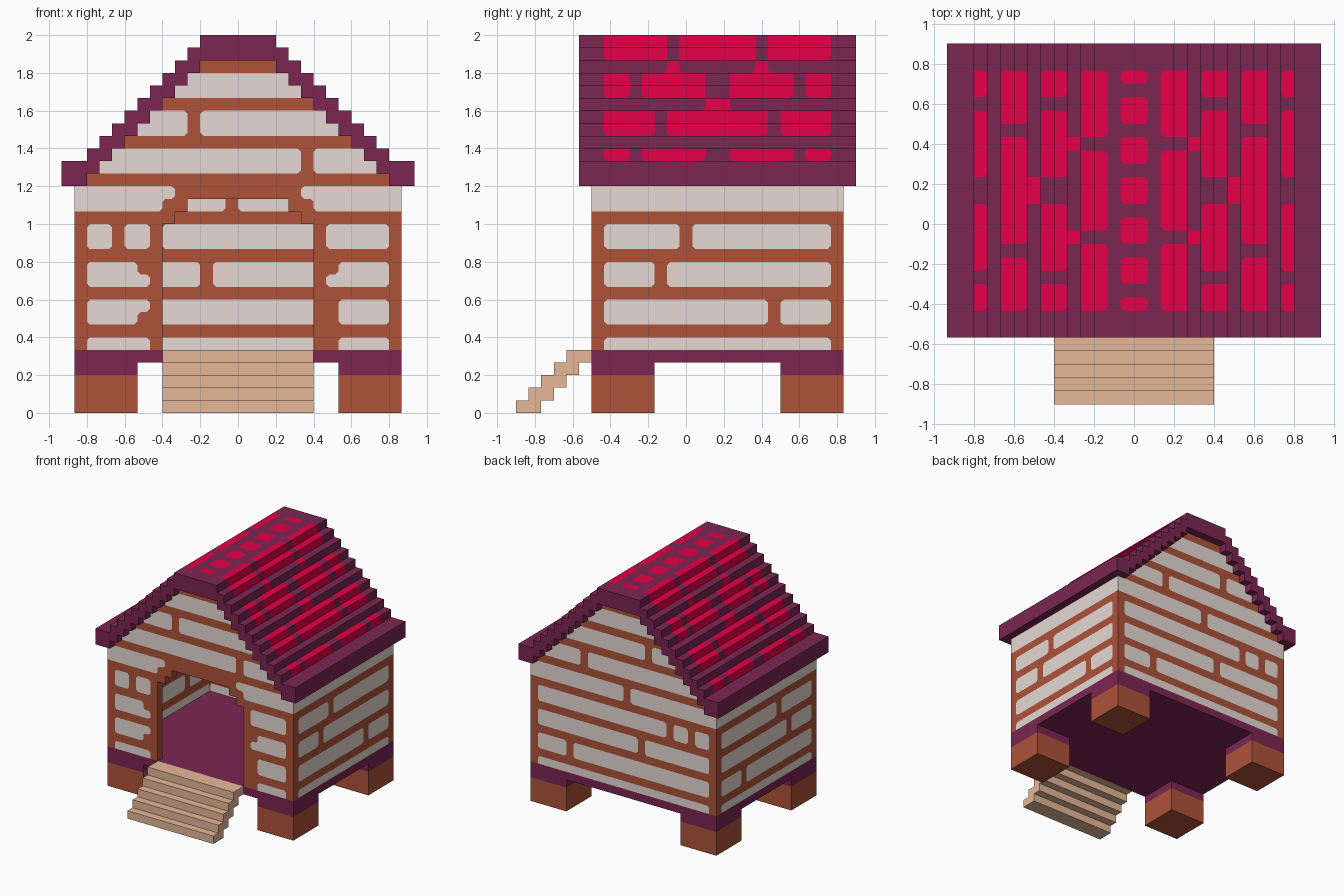
import bpy, bmesh
from mathutils import Vector

if "Cube" in bpy.data.objects:
    bpy.data.objects.remove(bpy.data.objects["Cube"])

U = 1 / 15          # block size: the whole model sits on this grid
CHIP = 0.25         # how much of a block is cut off at brick corners


def material(name, hexcode):
    m = bpy.data.materials.new(name)
    rgb = [int(hexcode[i:i + 2], 16) / 255 for i in (0, 2, 4)]
    m.diffuse_color = [c / 12.92 if c < 0.04045 else ((c + 0.055) / 1.055) ** 2.4
                       for c in rgb] + [1]
    m.use_nodes = True
    m.node_tree.nodes["Principled BSDF"].inputs["Base Color"].default_value = m.diffuse_color
    return m


BRICK = material("brown mortar", "ad5239")
STONE = material("pale stone", "e6d9d3")
PLUM = material("plum", "7b2652")
RED = material("red tile", "e60048")
WOOD = material("tan wood", "e6b898")


def face(bm, pts, mat=0, flip=False):
    verts = [bm.verts.new(Vector(p) * U) for p in pts]
    f = bm.faces.new(verts[::-1] if flip else verts)
    f.material_index = mat


def finish(bm, name, *mats):
    bmesh.ops.remove_doubles(bm, verts=bm.verts, dist=1e-5)
    me = bpy.data.meshes.new(name)
    bm.to_mesh(me)
    bm.free()
    for m in mats:
        me.materials.append(m)
    bpy.context.collection.objects.link(bpy.data.objects.new(name, me))


def box(name, mat, x0, x1, y0, y1, z0, z1):
    bm = bmesh.new()
    bmesh.ops.create_cube(bm, size=1)
    for v in bm.verts:
        v.co = Vector(((x0, x1)[v.co.x > 0], (y0, y1)[v.co.y > 0], (z0, z1)[v.co.z > 0])) * U
    finish(bm, name, mat)


def sheet(bm, cells, place, flip=False, solid=True, border={}):
    """Grid of coloured cells with chipped colour corners; solid adds back and rims."""
    ring = [(0, 0), (1, 0), (1, 1), (0, 1)]
    around = {**border, **cells}
    for (i, j), c in cells.items():
        outline, chips = [], []
        for k, (a, b) in enumerate(ring):
            di, dj = 2 * a - 1, 2 * b - 1
            near = [around.get(n, c) for n in ((i + di, j), (i, j + dj), (i + di, j + dj))]
            p = Vector((i + a, j + b))
            if all(n != c for n in near):
                q = [p + (Vector(ring[(k + s) % 4]) - Vector((a, b))) * CHIP for s in (-1, 1)]
                outline += q
                chips.append(([q[0], p, q[1]], near[0]))
            else:
                outline.append(p)
        for pts, col in [(outline, c)] + chips:
            face(bm, [place(*p, 0) for p in pts], col, flip)
            if solid:
                face(bm, [place(*p, 1) for p in pts], col, not flip)
        if solid:
            for k, n in enumerate([(i, j - 1), (i + 1, j), (i, j + 1), (i - 1, j)]):
                if n not in cells:
                    (a, b), (e, f) = ring[k], ring[(k + 1) % 4]
                    a, e, b, f = a + i, e + i, b + j, f + j
                    face(bm, [place(e, f, 0), place(a, b, 0), place(a, b, 1), place(e, f, 1)], c, flip)


def inside(spans, i):
    return any(a <= i < b for a, b in spans)


# Stone spans per row, in blocks along x
gable_rows = {19: [(-11, 5), (6, 11)], 22: [(-9, -4), (-3, 9)], 25: [(-6, 6)]}
front_rows = {5: [(-12, -7), (8, 12)], 7: [(-12, -8), (8, 12)], 8: [(-12, -7), (8, 12)],
              10: [(-12, -7), (7, 12)], 11: [(-12, -8), (8, 12)],
              13: [(-12, -10), (-9, -7), (7, 12)],
              16: [(-13, -6), (6, 13)], 17: [(-13, -5), (5, 13)], **gable_rows}
back_rows = {5: [(-12, 12)], 7: [(-12, 7), (8, 12)], 10: [(-12, -3), (-2, 12)],
             13: [(-12, -10), (-9, -7), (-6, 12)],
             16: [(-13, -1), (0, 13)], **gable_rows}


def gable_wall(name, rows, y, depth, door, flip):
    cells = {}
    for z in range(5, 28):
        half = 13 if z < 18 else 30 - z
        # stepped arch of the doorway
        opening = 6 if z < 15 else {15: 5, 16: 4}.get(z, 0)
        spans = [] if z % 3 == 0 else rows.get(z, rows.get(z - 1, []))
        for x in range(-half, half):
            if not (door and -opening <= x < opening):
                cells[x, z] = int(inside(spans, x))
    bm = bmesh.new()
    sheet(bm, cells, lambda i, j, d: (i, y + d * depth, j), flip)
    finish(bm, name, BRICK, STONE)


gable_wall("front_wall", front_rows, -7.5, 1, True, False)
gable_wall("back_wall", back_rows, 12.5, -1, False, True)

# Side walls fit between the two gable walls
joints = {7: 7, 8: 7, 10: -2, 11: -2, 13: 0, 14: 0}
side_cells = {(y, z): int(z % 3 != 0 and joints.get(z) != y)
              for y in range(-6, 12) for z in range(5, 18)}
corners = {(y, z): int(z > 15) for y in (-7, 12) for z in range(5, 18)}
for s, name in ((1, "right_wall"), (-1, "left_wall")):
    bm = bmesh.new()
    sheet(bm, side_cells, lambda i, j, d: (s * (13 - d), i - 0.5, j), s < 0, border=corners)
    finish(bm, name, BRICK, STONE)

# Roof tiles: red spans along y for each block row, "ridge" for the top strip
wide = [(-6, -4), (-3, 2), (4, 9), (10, 12)]
shifted = [(-6, -2), (-1, 7), (8, 12)]
thirds = [(-6, -1), (0, 6), (7, 12)]
tiles = {20: wide, 22: shifted, 23: shifted, 24: [(2, 4)], 25: wide, 26: wide,
         27: [(-1, 0), (6, 7)], 28: thirds, 29: thirds,
         "ridge": [(-6, -5), (-4, -2), (-1, 1), (2, 4), (5, 7), (8, 10), (11, 12)]}

# Stepped outer outline, left eave to ridge, then mirrored
path, rows = [(-14, 18), (-14, 19), (-14, 20), (-13, 20), (-12, 20)], [18, 19, 19, 19]
for k in range(-12, -2):
    path += [(k, 33 + k), (k + 1, 33 + k)]
    rows += [32 + k, 32 + k]
path += [(-1, 30), (0, 30)]
rows += ["plain", "ridge"]
path += [(-x, z) for x, z in path[-2::-1]]
rows += rows[::-1]


def roof_point(i, j, d):
    seg = min(int(i), len(path) - 2)
    (x0, z0), (x1, z1) = path[seg], path[seg + 1]
    t = i - seg
    return (x0 + (x1 - x0) * t, j - 0.5, z0 + (z1 - z0) * t)


bm = bmesh.new()
roof_cells = {(s, y): int(inside(tiles.get(row, []), y))
              for s, row in enumerate(rows) for y in range(-8, 14)}
sheet(bm, roof_cells, roof_point, solid=False)

# Roof gable ends and stepped underside
cols = [(-14, -12, 18)] + [(k, k + 1, k + 31) for k in range(-12, -3)]
cols = cols + [(-3, 3, 28)] + [(-b, -a, z) for a, b, z in cols[::-1]]
Y0, Y1 = -8.5, 13.5
for n, (a, b, z) in enumerate(cols):
    for y in (Y0, Y1):
        face(bm, [(a, y, z), (b, y, z), (b, y, z + 2), (a, y, z + 2)], 0, y > 0)
    face(bm, [(a, Y0, z), (a, Y1, z), (b, Y1, z), (b, Y0, z)])
    if n + 1 < len(cols):
        z2 = cols[n + 1][2]
        face(bm, [(b, Y0, z), (b, Y1, z), (b, Y1, z2), (b, Y0, z2)])
finish(bm, "roof", PLUM, RED)

# Floor slab, corner pads and legs
box("floor", PLUM, -13, 13, -7.5, 12.5, 4, 5)
for sx, x in (("left", -13), ("right", 8)):
    for sy, y in (("front", -7.5), ("back", 7.5)):
        box(f"{sy}_{sx}_pad", PLUM, x, x + 5, y, y + 5, 3, 4)
        box(f"{sy}_{sx}_leg", BRICK, x, x + 5, y, y + 5, 0, 3)

# Entrance stairs
for n in range(5):
    box(f"stair_{n + 1}", WOOD, -6, 6, n - 13.5, n - 11.5, n, n + 1)
